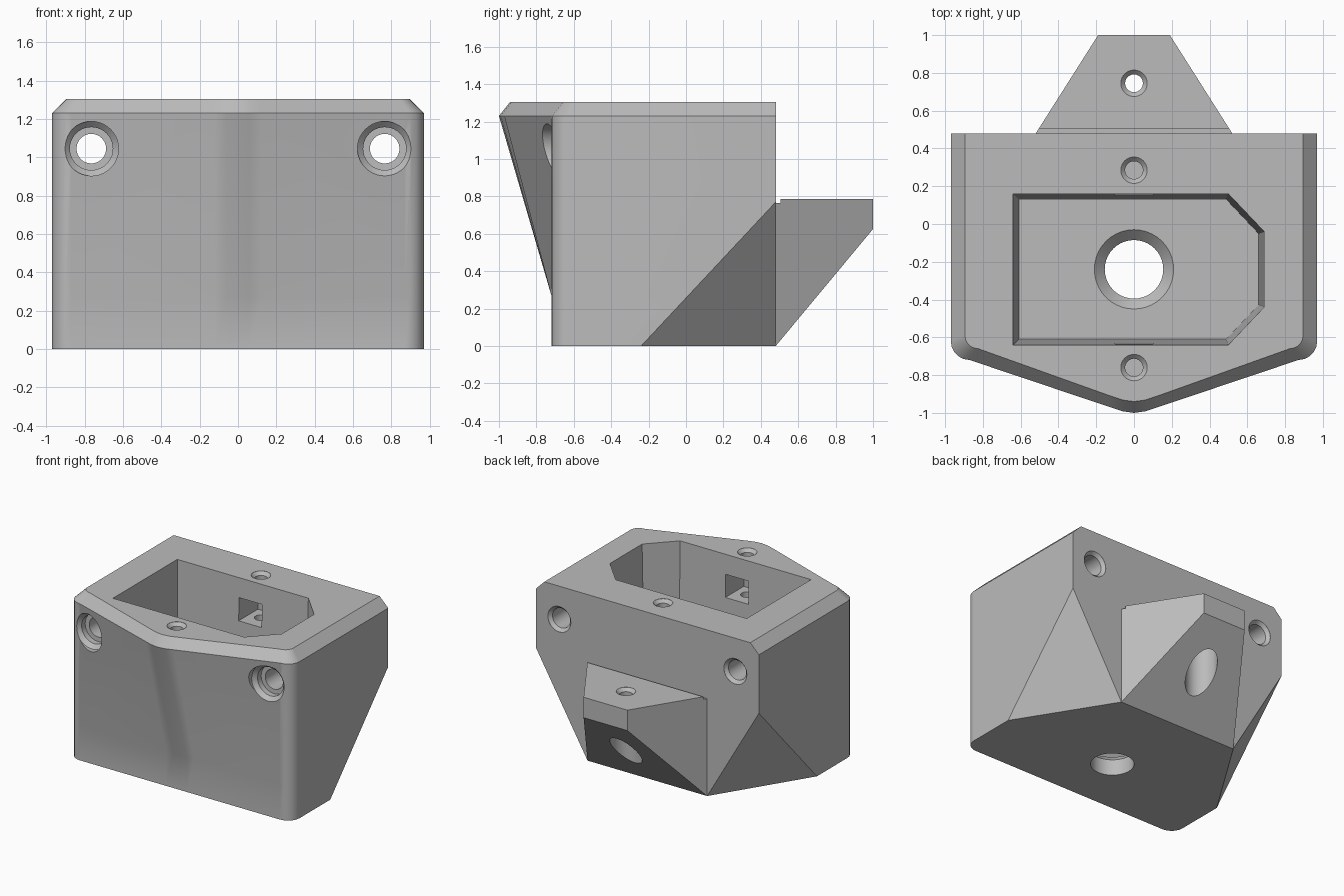
import bpy, bmesh, math
from mathutils import Vector, Matrix

cube = bpy.data.objects.get("Cube")
if cube:
    bpy.data.objects.remove(cube, do_unlink=True)

GREY = (0.5, 0.5, 0.5, 1)
mat = bpy.data.materials.new("plain_grey")
mat.use_nodes = True
mat.diffuse_color = GREY
mat.node_tree.nodes["Principled BSDF"].inputs["Base Color"].default_value = GREY


def finish(bm, name):
    bmesh.ops.recalc_face_normals(bm, faces=bm.faces)
    mesh = bpy.data.meshes.new(name)
    bm.to_mesh(mesh)
    bm.free()
    mesh.materials.append(mat)
    obj = bpy.data.objects.new(name, mesh)
    bpy.context.collection.objects.link(obj)
    return obj


def loft(rings, name):
    """Closed solid through rings of equal length."""
    bm = bmesh.new()
    loops = [[bm.verts.new(p) for p in ring] for ring in rings]
    n = len(loops[0])
    for a, b in zip(loops, loops[1:]):
        for i in range(n):
            j = (i + 1) % n
            bm.faces.new((a[i], a[j], b[j], b[i]))
    bm.faces.new(loops[0])
    bm.faces.new(loops[-1])
    return finish(bm, name)


def lathe(profile, centre, along_y=False, sides=40):
    """Round cutter from (radius, position) pairs along z or y."""
    rings = []
    for r, h in profile:
        ring = []
        for i in range(sides):
            a = 2 * math.pi * i / sides
            u, v = r * math.cos(a) + centre[0], r * math.sin(a) + centre[1]
            ring.append((u, h, v) if along_y else (u, v, h))
        rings.append(ring)
    return loft(rings, "hole_cutter")


def box(x0, x1, y0, y1, z0, z1):
    base = [(x0, y0), (x1, y0), (x1, y1), (x0, y1)]
    return loft([[(x, y, z) for x, y in base] for z in (z0, z1)], "pocket_cutter")


def carve(obj, cutter):
    cutter.hide_render = True
    mod = obj.modifiers.new("cut", "BOOLEAN")
    mod.operation = "DIFFERENCE"
    mod.solver = "EXACT"
    mod.object = cutter
    bpy.context.view_layer.objects.active = obj
    bpy.ops.object.modifier_apply(modifier=mod.name)
    bpy.data.objects.remove(cutter, do_unlink=True)


# Body outline: pointed front, rounded front corners, square back
def outline(z, width, front, bulge, r):
    half = [(0.06, front - 0.97 * bulge), (0.12, front - 0.9 * bulge)]
    for i in range(6):
        a = math.pi / 2 * i / 5
        half.append((width - r + r * math.sin(a), front + r - r * math.cos(a)))
    half.append((width, 0.48))
    pts = [(0, front - bulge)] + half + [(-x, y) for x, y in reversed(half)]
    return [(x, y, z) for x, y in pts]


body = loft([
    outline(0, 0.97, -0.72, 0, 0.1),
    outline(0.27, 0.97, -0.72, 0, 0.1),
    outline(1.23, 0.97, -0.72, 0.28, 0.1),
    outline(1.305, 0.895, -0.66, 0.28, 0.07),
], "body")

# Slanted cuts on the lower back corners
bm = bmesh.new()
bm.from_mesh(body.data)
for s in (1, -1):
    a, b, c = (Vector(p) for p in ((s * 0.97, -0.24, 0), (s * 0.97, 0.48, 0.77), (s * 0.52, 0.48, 0)))
    normal = (b - a).cross(c - a)
    if normal.x * s < 0:
        normal.negate()
    cut = bmesh.ops.bisect_plane(bm, geom=bm.verts[:] + bm.edges[:] + bm.faces[:],
                                 plane_co=a, plane_no=normal, clear_outer=True)
    edges = [e for e in cut["geom_cut"] if isinstance(e, bmesh.types.BMEdge)]
    bmesh.ops.holes_fill(bm, edges=edges, sides=0)
bmesh.ops.recalc_face_normals(bm, faces=bm.faces)
bm.to_mesh(body.data)
bm.free()


# Tapered cavity with two clipped corners
def cavity(z, d):
    x0, x1, y0, y1 = -0.64 + d, 0.69 - d, -0.64 + d, 0.16 - d
    k = d * 0.4
    pts = [(x0, y0), (0.5 - k, y0), (x1, -0.44 + k), (x1, -0.04 - k), (0.5 - k, y1), (x0, y1)]
    return [(x, y, z) for x, y in pts]


carve(body, loft([cavity(1.4, -0.002), cavity(0.18, 0.03)], "cavity_cutter"))

# Floor hole
carve(body, lathe([(0.155, -0.1), (0.155, 0.125), (0.21, 0.18), (0.21, 0.25)], (0, -0.24)))

# Lid screw holes and the square nut pockets that cross them
for y, y0, y1 in ((0.285, 0.1, 0.39), (-0.76, -0.86, -0.58)):
    carve(body, box(-0.1, 0.1, y0, y1, 0.97, 1.15))
    carve(body, lathe([(0.047, 0.85), (0.047, 1.28), (0.07, 1.304), (0.07, 1.4)], (0, y)))

# Long stepped bolt holes from front to back
for s in (1, -1):
    carve(body, lathe([(0.142, -1.1), (0.142, -0.72), (0.112, -0.69), (0.112, -0.645),
                       (0.077, -0.644), (0.077, 0.455), (0.1, 0.479), (0.1, 0.6)],
                      (s * 0.765, 1.045), along_y=True))

# Rear mounting lug, narrowing toward its end
profile = [(0.48, 0), (1, 0.625), (1, 0.785), (0.505, 0.785), (0.505, 0.765), (0.48, 0.765)]
lug = loft([[(s * (0.52 - 0.33 * (y - 0.48) / 0.52), y, z) for y, z in profile]
            for s in (-1, 1)], "mounting_lug")
carve(lug, lathe([(0.115, -0.1), (0.115, 0.6), (0.047, 0.601), (0.047, 0.76),
                  (0.07, 0.784), (0.07, 0.9)], (0, 0.745)))

# Smooth round surfaces, keep the edges sharp
for obj in (body, lug):
    bpy.ops.object.select_all(action="DESELECT")
    obj.select_set(True)
    bpy.context.view_layer.objects.active = obj
    bpy.ops.object.shade_smooth_by_angle(angle=math.radians(28))
    mod = obj.modifiers.new("weighted_normals", "WEIGHTED_NORMAL")
    mod.keep_sharp = True
